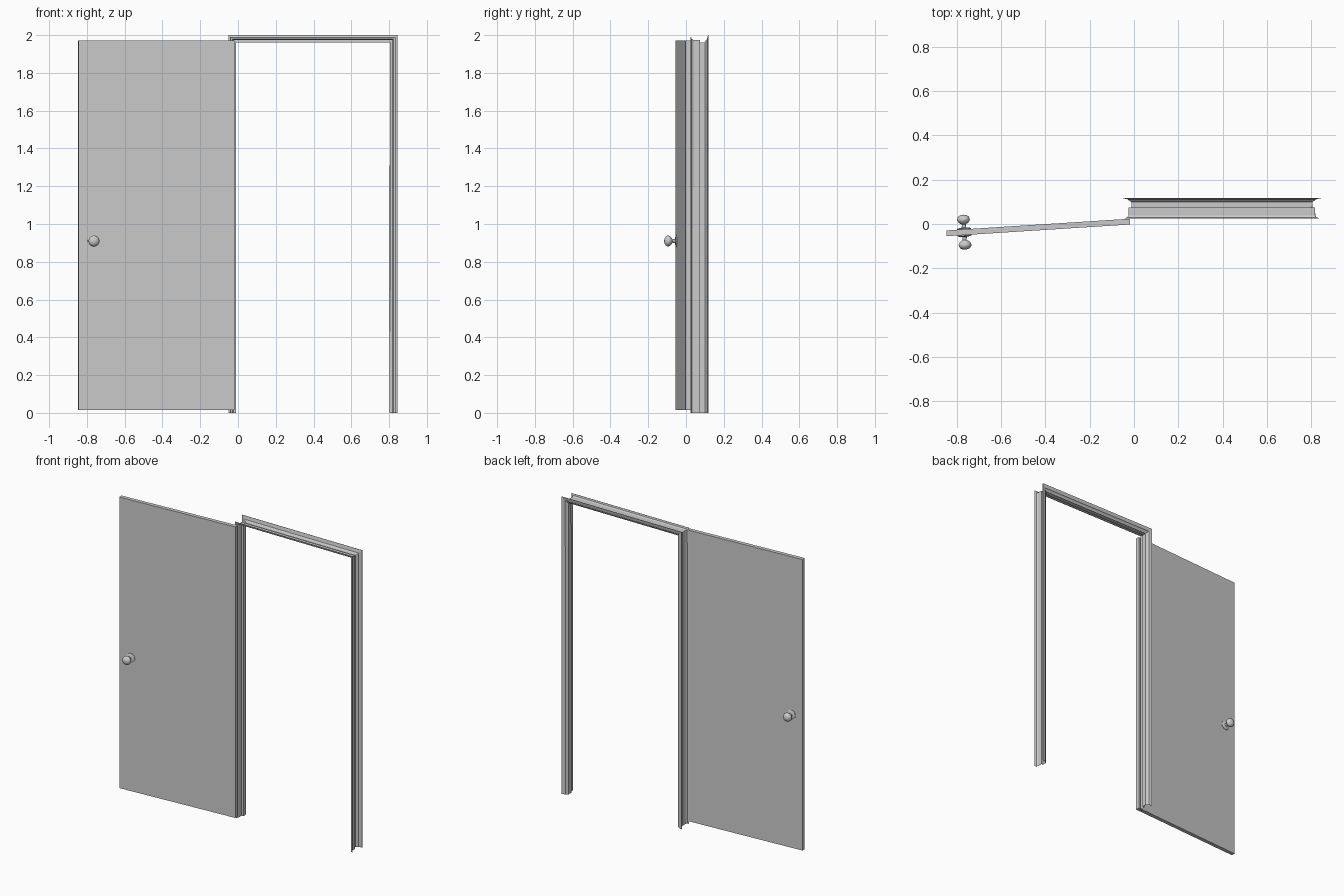
import bpy, bmesh, math
from mathutils import Matrix, Vector

cube = bpy.data.objects.get("Cube")
if cube:
    bpy.data.objects.remove(cube, do_unlink=True)

grey = bpy.data.materials.new("plain_grey")
grey.use_nodes = True
grey.diffuse_color = (0.6, 0.6, 0.6, 1)
grey.node_tree.nodes["Principled BSDF"].inputs["Base Color"].default_value = grey.diffuse_color


def make_object(name, bm, smooth=False):
    bmesh.ops.recalc_face_normals(bm, faces=bm.faces)
    mesh = bpy.data.meshes.new(name)
    bm.to_mesh(mesh)
    bm.free()
    mesh.materials.append(grey)
    obj = bpy.data.objects.new(name, mesh)
    bpy.context.collection.objects.link(obj)
    if smooth:
        bpy.ops.object.select_all(action='DESELECT')
        obj.select_set(True)
        bpy.context.view_layer.objects.active = obj
        bpy.ops.object.shade_smooth_by_angle(angle=math.radians(40))
    return obj


# Frame: a folded sheet profile (outward offset, depth) mitred round the opening
LEFT, RIGHT, TOP = -0.011, 0.804, 1.961
profile = [(0.03, 0.026), (0.019, 0.029), (0.013, 0.038), (0.013, 0.073),
           (0, 0.073), (0, 0.1), (0.012, 0.107), (0.016, 0.112), (0.039, 0.117)]
bm = bmesh.new()
rows = []
for o, y in profile:
    path = [(LEFT - o, 0), (LEFT - o, TOP + o), (RIGHT + o, TOP + o), (RIGHT + o, 0)]
    rows.append([bm.verts.new((x, y, z)) for x, z in path])
for a, b in zip(rows, rows[1:]):
    for i in range(3):
        bm.faces.new((a[i], a[i + 1], b[i + 1], b[i]))
frame = make_object("door_frame", bm)
sheet = frame.modifiers.new("sheet_thickness", 'SOLIDIFY')
sheet.thickness = 0.002
sheet.offset = 0

# Door leaf, swung open; local origin is the front corner of the free edge
WIDTH, THICK, BOTTOM, HEIGHT = 0.829, 0.026, 0.014, 1.958
swing = Matrix.Translation((-0.845, -0.055, 0)) @ Matrix.Rotation(math.radians(3.65), 4, 'Z')
bm = bmesh.new()
bmesh.ops.create_cube(bm, size=1)
bmesh.ops.scale(bm, vec=(WIDTH, THICK, HEIGHT), verts=bm.verts)
bmesh.ops.translate(bm, vec=(WIDTH / 2, THICK / 2, BOTTOM + HEIGHT / 2), verts=bm.verts)
make_object("door_leaf", bm).matrix_world = swing

# Knob, neck and rose turned as one profile (radius, distance from the leaf)
turning = [(0.031, 0), (0.031, 0.003), (0.026, 0.006), (0.01, 0.008), (0.009, 0.022),
           (0.016, 0.026), (0.025, 0.034), (0.029, 0.043), (0.028, 0.05),
           (0.023, 0.058), (0.013, 0.064), (0, 0.066)]
for name, face_y, side in (("front_knob", 0, -1), ("back_knob", THICK, 1)):
    bm = bmesh.new()
    pts = [bm.verts.new((r, side * d, 0)) for r, d in turning]
    edges = [bm.edges.new(pair) for pair in zip(pts, pts[1:])]
    bmesh.ops.spin(bm, geom=pts + edges, axis=(0, 1, 0), cent=(0, 0, 0),
                   angle=math.tau, steps=24)
    bmesh.ops.remove_doubles(bm, verts=bm.verts, dist=0.0001)
    knob = make_object(name, bm, smooth=True)
    knob.matrix_world = swing @ Matrix.Translation(Vector((0.08, face_y, 0.91)))
